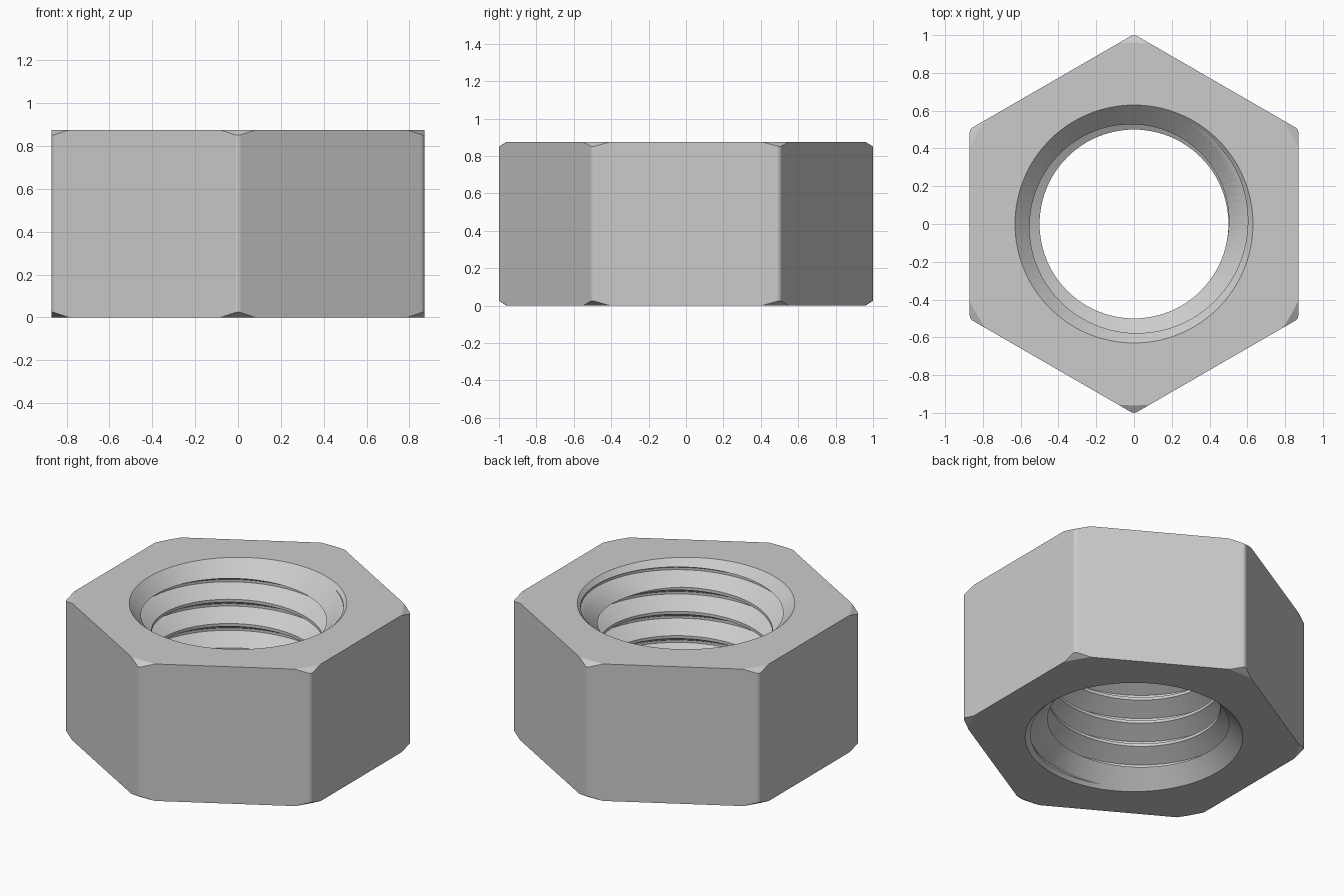
import bpy, bmesh, math
from mathutils import Matrix

cube = bpy.data.objects.get("Cube")
if cube:
    bpy.data.objects.remove(cube, do_unlink=True)

HEIGHT = 0.875
APOTHEM = 0.87
MINOR, MAJOR, SINK = 0.5, 0.61, 0.63
PITCH = 0.155
COLS, TURNS = 96, 9

steel = bpy.data.materials.new("grey_steel")
steel.use_nodes = True
steel.diffuse_color = (0.6, 0.6, 0.6, 1)
steel.node_tree.nodes["Principled BSDF"].inputs["Base Color"].default_value = (0.6, 0.6, 0.6, 1)


def make_object(name, bm):
    bmesh.ops.recalc_face_normals(bm, faces=bm.faces)
    mesh = bpy.data.meshes.new(name)
    bm.to_mesh(mesh)
    bm.free()
    obj = bpy.data.objects.new(name, mesh)
    bpy.context.collection.objects.link(obj)
    return obj


def lathe(name, profile, sides=COLS, turn=0.0):
    """Closed solid of revolution from (radius, z) points."""
    bm = bmesh.new()
    rings = []
    for r, z in profile:
        angles = [turn + math.tau * i / sides for i in range(sides)]
        rings.append([bm.verts.new((r * math.cos(a), r * math.sin(a), z)) for a in angles])
    for low, high in zip(rings, rings[1:]):
        for i in range(sides):
            j = (i + 1) % sides
            bm.faces.new((low[i], low[j], high[j], high[i]))
    bm.faces.new(rings[0])
    bm.faces.new(rings[-1])
    return make_object(name, bm)


def thread_solid(name):
    """Screw-shaped solid; its seam joins each turn to the next one."""
    steps = [(0, MINOR), (0.12, MINOR), (0.51, MAJOR), (0.61, MAJOR)]
    base = -0.336
    bm = bmesh.new()
    cols = []
    for i in range(COLS):
        a = math.tau * i / COLS
        col = []
        for k in range(4 * TURNS + (5 if i == 0 else 1)):
            t, r = steps[k % 4]
            z = base + PITCH * (k // 4 + t + i / COLS)
            col.append(bm.verts.new((r * math.cos(a), r * math.sin(a), z)))
        cols.append(col)
    cols.append(cols[0][4:])
    for left, right in zip(cols, cols[1:]):
        for k in range(4 * TURNS):
            bm.faces.new((left[k], right[k], right[k + 1], left[k + 1]))
    # fan caps at both ends
    rim = [e for e in bm.edges if e.is_boundary]
    ends = [bm.verts.new((0, 0, base + PITCH * (n + 0.5))) for n in (0, TURNS)]
    for e in rim:
        top = e.verts[0].co.z > HEIGHT / 2
        bm.faces.new((e.verts[0], e.verts[1], ends[top]))
    return make_object(name, bm)


def combine(body, tool, operation):
    mod = body.modifiers.new(tool.name, 'BOOLEAN')
    mod.operation = operation
    mod.solver = 'EXACT'
    mod.object = tool
    bpy.context.view_layer.objects.active = body
    bpy.ops.object.modifier_apply(modifier=mod.name)
    bpy.data.objects.remove(tool, do_unlink=True)


# hexagonal body with slightly rounded upright edges
nut = lathe("hex_nut", [(APOTHEM / math.cos(math.pi / 6), z) for z in (0, HEIGHT)], 6, math.pi / 6)
bm = bmesh.new()
bm.from_mesh(nut.data)
upright = [e for e in bm.edges if abs(e.verts[0].co.z - e.verts[1].co.z) > 0.5]
bmesh.ops.bevel(bm, geom=upright, offset=0.017, segments=4, profile=0.5, affect='EDGES')
bm.to_mesh(nut.data)
bm.free()
nut.data.materials.append(steel)

# conical chamfer on the corners, top and bottom
rim_profile = [(0.80, -0.1), (1.12, 0.1), (1.12, HEIGHT - 0.1), (0.80, HEIGHT + 0.1)]
combine(nut, lathe("corner_chamfer", rim_profile, 192, 0.01), 'INTERSECT')

# countersinks at both mouths of the hole
for mouth, way in ((0, 1), (HEIGHT, -1)):
    cone = [(SINK + 0.1, mouth - 0.1 * way), (SINK - 0.2, mouth + 0.2 * way)]
    combine(nut, lathe("countersink", cone, COLS, 0.013), 'DIFFERENCE')

# threaded hole
combine(nut, thread_solid("thread_cutter"), 'DIFFERENCE')

# smooth curved walls, crisp edges
bpy.ops.object.select_all(action='DESELECT')
nut.select_set(True)
bpy.context.view_layer.objects.active = nut
bpy.ops.object.shade_smooth_by_angle(angle=math.radians(25))
weighted = nut.modifiers.new("weighted_normals", 'WEIGHTED_NORMAL')
weighted.keep_sharp = True
